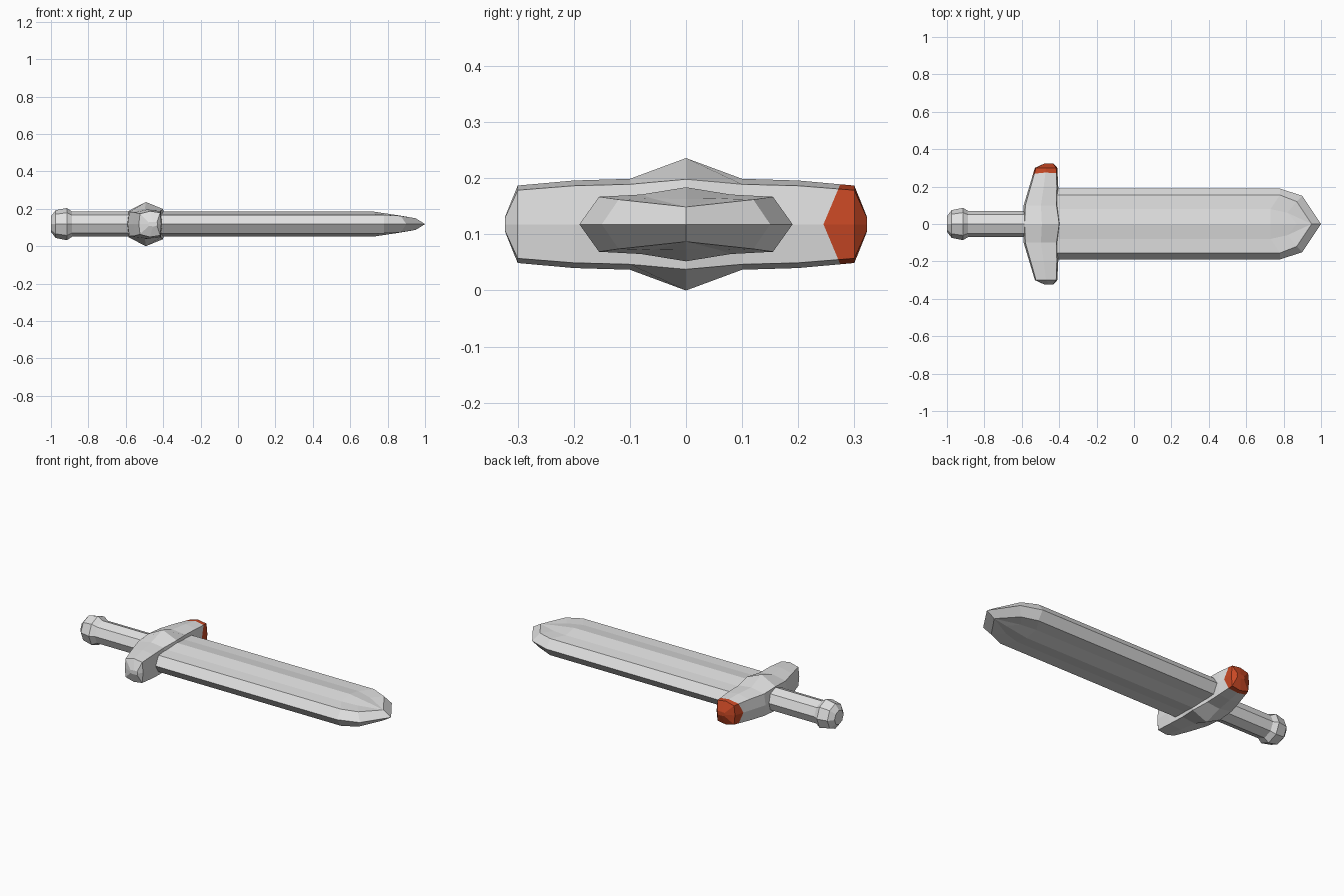
import bpy, bmesh, math
from mathutils import Vector

if "Cube" in bpy.data.objects:
    bpy.data.objects.remove(bpy.data.objects["Cube"])

ZC = 0.118  # height of the sword's mid plane


def material(name, rgb):
    m = bpy.data.materials.new(name)
    m.diffuse_color = (*rgb, 1)
    m.use_nodes = True
    m.node_tree.nodes["Principled BSDF"].inputs["Base Color"].default_value = m.diffuse_color
    return m


GREY = material("pale grey", (0.75, 0.75, 0.75))
ORANGE = material("burnt orange", (0.58, 0.065, 0.018))


def finish(name, bm, mats):
    bmesh.ops.remove_doubles(bm, verts=bm.verts, dist=0.0005)
    bmesh.ops.recalc_face_normals(bm, faces=bm.faces)
    me = bpy.data.meshes.new(name)
    bm.to_mesh(me)
    bm.free()
    for m in mats:
        me.materials.append(m)
    ob = bpy.data.objects.new(name, me)
    bpy.context.collection.objects.link(ob)
    return ob


def loft(rings):
    """Bridge closed rings of equal length and cap both ends."""
    bm = bmesh.new()
    vs = [[bm.verts.new(p) for p in r] for r in rings]
    n = len(vs[0])
    for a, b in zip(vs, vs[1:]):
        for i in range(n):
            j = (i + 1) % n
            bm.faces.new((a[i], a[j], b[j], b[i]))
    bm.faces.new(vs[0])
    bm.faces.new(vs[-1])
    return bm


# Blade: bevelled edge, flat rim, raised middle that runs out before the tip
# each row: outer edge (x, y), rim (x, y, h), shoulder (x, y, h), ridge (x, h)
blade_rows = [
    ((-0.5, 0.19), (-0.5, 0.155, 0.049), (-0.5, 0.08, 0.053), (-0.5, 0.066)),
    ((0.78, 0.19), (0.78, 0.155, 0.049), (0.73, 0.08, 0.053), (0.73, 0.066)),
    ((0.90, 0.15), (0.87, 0.12, 0.044), (0.82, 0.06, 0.046), (0.87, 0.045)),
    ((1.00, 0.0), (0.95, 0.0, 0.031), (0.95, 0.0, 0.031), (0.95, 0.031)),
]
rings = []
for (ex, ey), (rx, ry, rh), (sx, sy, sh), (cx, ch) in blade_rows:
    top = [(ex, ey, 0), (rx, ry, rh), (sx, sy, sh), (cx, 0, ch),
           (sx, -sy, sh), (rx, -ry, rh), (ex, -ey, 0)]
    under = [(x, y, -z) for x, y, z in reversed(top[1:-1])]
    rings.append([(x, y, z + ZC) for x, y, z in top + under])
bm = loft(rings[:-1])
# tip: close the last ring onto the point
bm.verts.ensure_lookup_table()
cap = [f for f in bm.faces if len(f.verts) == 12 and f.calc_center_median().x > 0]
bmesh.ops.delete(bm, geom=cap, context='FACES_ONLY')
bm.verts.ensure_lookup_table()
last = [bm.verts[24 + i] for i in range(12)]
tip = bm.verts.new((1, 0, ZC))
up = bm.verts.new((0.95, 0, ZC + 0.031))
down = bm.verts.new((0.95, 0, ZC - 0.031))
goal = [tip] + [up] * 5 + [tip] + [down] * 5
for i in range(12):
    j = (i + 1) % 12
    corners = [last[i], last[j], goal[j]]
    if goal[i] is not goal[j]:
        corners.append(goal[i])
    bm.faces.new(corners)
finish("blade", bm, [GREY])


# Grip and pommel: octagonal lathe along x
def lathe(name, profile):
    rings = [[(x, r * sy * math.cos(k * math.pi / 4), ZC + r * math.sin(k * math.pi / 4))
              for k in range(8)] for x, r, sy in profile]
    finish(name, loft(rings), [GREY])


lathe("grip", [(-0.92, 0.067, 1.05), (-0.5, 0.067, 1.05)])
lathe("pommel", [(-1.0, 0.042, 1), (-0.975, 0.074, 1), (-0.915, 0.086, 1), (-0.885, 0.066, 1.05)])

# Crossguard: sections along y, tallest in the middle
half = [(0.10, -0.59, -0.405, 0.081), (0.20, -0.56, -0.405, 0.078),
        (0.30, -0.53, -0.41, 0.069), (0.323, -0.48, -0.43, 0.012)]
stations = ([(-y, a, b, h) for y, a, b, h in reversed(half)]
            + [(0, -0.595, -0.39, 0.118)] + half)
rings = []
for y, a, b, h in stations:
    w = b - a
    side = 0.6 if y == 0 else 0.8
    top = [(a, 0), (a + 0.05 * w, h * side), (a + 0.5 * w, h), (b - 0.05 * w, h * (side + 0.08)), (b, 0)]
    sec = top + [(x, -z) for x, z in reversed(top[1:-1])]
    rings.append([(x, y, ZC + z) for x, z in sec])
bm = loft(rings)
# orange end: cut by two slanted planes meeting in a shallow wedge
for s in (1, -1):
    bmesh.ops.bisect_plane(bm, geom=bm.verts[:] + bm.edges[:] + bm.faces[:],
                           plane_co=Vector((0, 0.245, ZC)), plane_no=Vector((0, 1, -0.42 * s)))
for f in bm.faces:
    c = f.calc_center_median()
    f.material_index = int(c.y > 0.245 + 0.42 * abs(c.z - ZC))
finish("crossguard", bm, [GREY, ORANGE])
